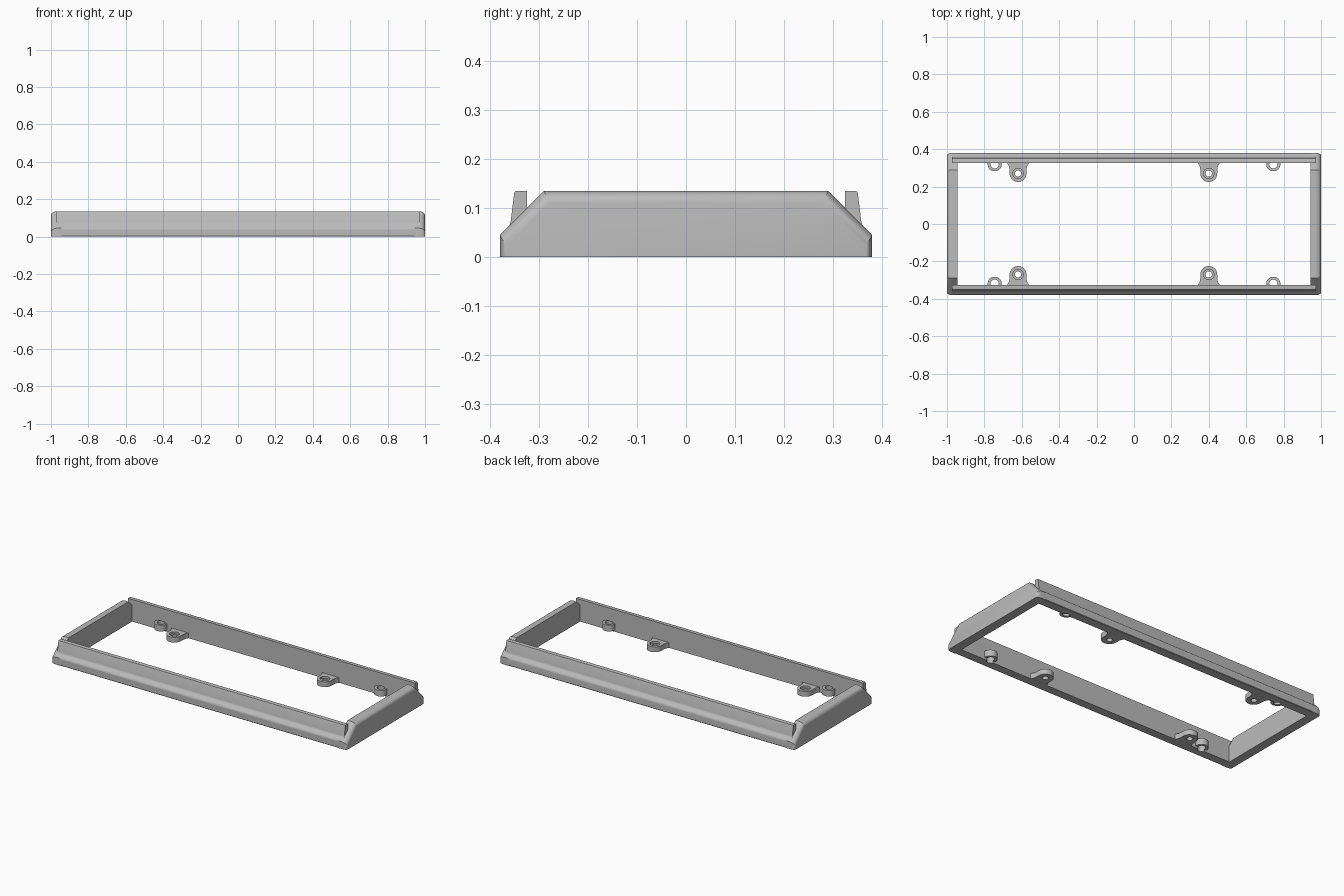
import bpy, bmesh, math

if "Cube" in bpy.data.objects:
    bpy.data.objects.remove(bpy.data.objects["Cube"])

grey = bpy.data.materials.new("plain grey")
grey.use_nodes = True
colour = (0.5, 0.5, 0.5, 1)
grey.diffuse_color = colour
grey.node_tree.nodes["Principled BSDF"].inputs["Base Color"].default_value = colour

TOP, OUT_Y, IN_X, IN_Y = 0.135, 0.38, 0.945, 0.325


def loft(name, rings):
    """Closed solid through rings that share a point count."""
    bm = bmesh.new()
    rows = [[bm.verts.new(p) for p in ring] for ring in rings]
    n = len(rows[0])
    for a, b in zip(rows, rows[1:]):
        for i in range(n):
            j = (i + 1) % n
            bm.faces.new((a[i], a[j], b[j], b[i]))
    bm.faces.new(rows[0][::-1])
    bm.faces.new(rows[-1])
    bmesh.ops.recalc_face_normals(bm, faces=bm.faces)
    mesh = bpy.data.meshes.new(name)
    bm.to_mesh(mesh)
    bm.free()
    mesh.materials.append(grey)
    obj = bpy.data.objects.new(name, mesh)
    bpy.context.scene.collection.objects.link(obj)
    return obj


def prism(name, outline, z0, z1):
    return loft(name, [[(x, y, z) for x, y in outline] for z in (z0, z1)])


def disc(name, x, y, r, z0, z1):
    ring = [(x + r * math.cos(i * math.tau / 32), y + r * math.sin(i * math.tau / 32))
            for i in range(32)]
    return prism(name, ring, z0, z1)


def combine(target, other, operation):
    mod = target.modifiers.new(operation, "BOOLEAN")
    mod.operation, mod.solver, mod.object = operation, "EXACT", other
    bpy.context.view_layer.objects.active = target
    bpy.ops.object.modifier_apply(modifier=mod.name)
    bpy.data.objects.remove(other)


# End bars: chamfered upper corners, rounded outer rim
def end_ring(x, d):
    e, k = d * 0.5, d * math.sqrt(2)
    half = [(OUT_Y - e, 0), (OUT_Y - e, 0.045 + e - k), (0.29 - k + d, TOP - d)]
    return [(x, y, z) for y, z in half] + [(x, -y, z) for y, z in half[::-1]]


def end_bar(side):
    rings = [end_ring(side * IN_X, 0)]
    for i in range(7):
        t = i / 6 * math.pi / 2
        rings.append(end_ring(side * (0.97 + 0.03 * math.sin(t)), 0.025 * (1 - math.cos(t))))
    return loft("end_bar", rings)


# Long rails: low shoulder and a slightly leaning upper wall
rail_profile = [(IN_Y, 0), (0.377, 0), (OUT_Y, 0.003), (OUT_Y, 0.038), (0.378, 0.045),
                (0.374, 0.051), (0.363, 0.061), (0.36, 0.066), (0.358, 0.073),
                (0.351, 0.13), (0.349, 0.134), (0.346, TOP), (IN_Y, TOP)]


def rail(side):
    return loft("rail", [[(x, side * y, z) for y, z in rail_profile] for x in (-0.972, 0.972)])


frame = end_bar(1)
frame.name = "frame"
parts = [rail(1), rail(-1), end_bar(-1)]

# Screw tabs: rounded tongue with flared root
flare = [(0.06, 0.335), (0.057, 0.322), (0.05, 0.312), (0.046, 0.298)]


def screw_tab(x, side):
    arc = [(0.045 * math.cos(i * math.pi / 16), 0.27 - 0.045 * math.sin(i * math.pi / 16))
           for i in range(17)]
    outline = flare + arc + [(-u, v) for u, v in flare[::-1]]
    return prism("screw_tab", [(x + u, side * v) for u, v in outline], 0, 0.032)


cutters = []
for side in (1, -1):
    for x in (-0.62, 0.4):
        parts.append(screw_tab(x, side))
        cutters.append(disc("screw_hole", x, side * 0.27, 0.017, -0.02, 0.06))
        cutters.append(disc("screw_recess", x, side * 0.27, 0.028, 0.02, 0.06))
    # Small bosses half sunk into the rails
    for x in (-0.745, 0.745):
        parts.append(disc("boss", x, side * 0.32, 0.038, 0.012, 0.05))
        cutters.append(disc("boss_hole", x, side * 0.319, 0.022, -0.02, 0.056))

for part in parts:
    combine(frame, part, "UNION")
for cutter in cutters:
    combine(frame, cutter, "DIFFERENCE")

bpy.ops.object.select_all(action="DESELECT")
frame.select_set(True)
bpy.context.view_layer.objects.active = frame
bpy.ops.object.shade_smooth_by_angle(angle=math.radians(30))
